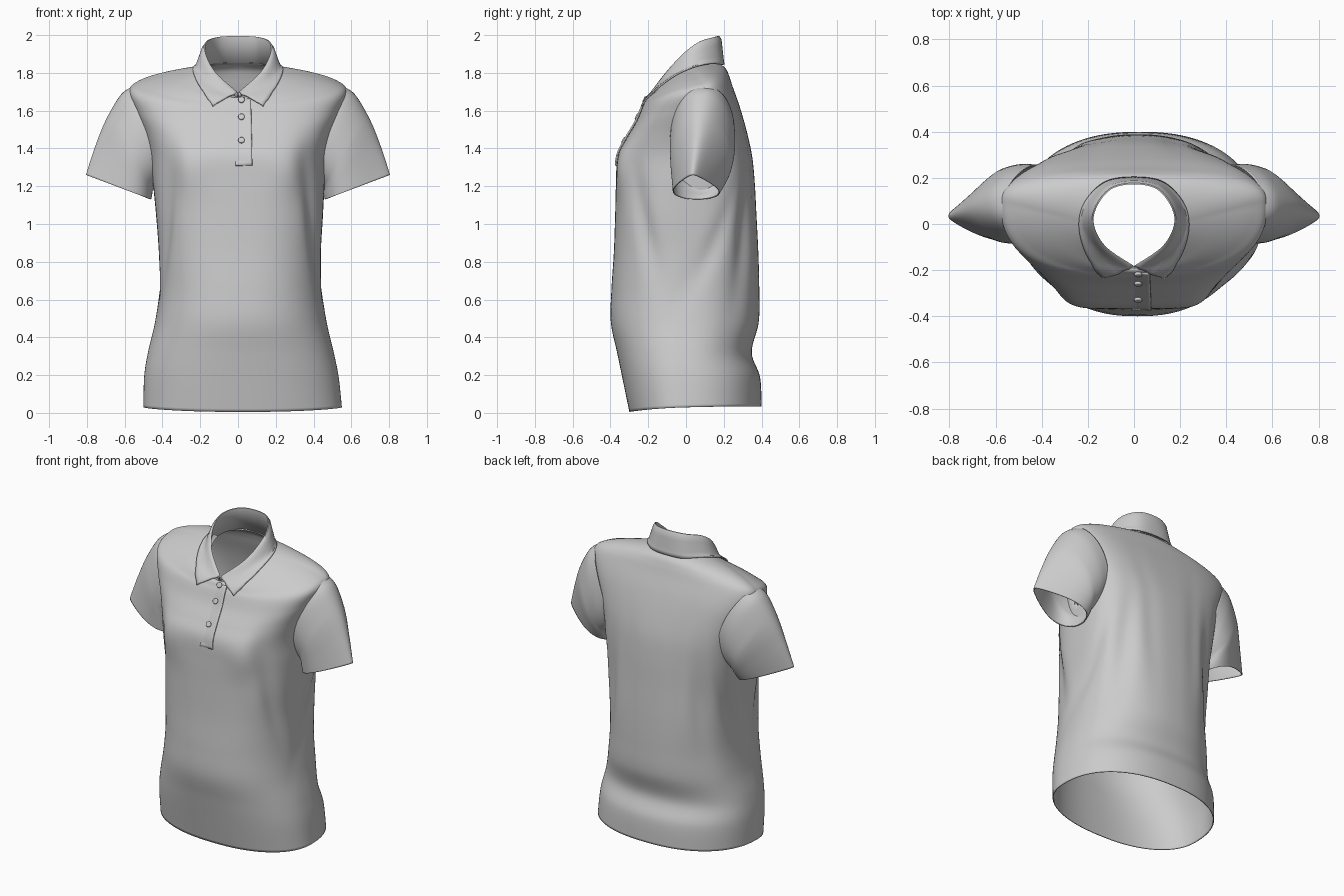
import bpy, bmesh, math
from mathutils import Vector
from mathutils.bvhtree import BVHTree

if "Cube" in bpy.data.objects:
    bpy.data.objects.remove(bpy.data.objects["Cube"])


def spline(pts, n):
    """Catmull-Rom resampling of a list of equal-length tuples."""
    out, last = [], len(pts) - 1
    for k in range(n):
        f = k / (n - 1) * last
        i = min(int(f), last - 1)
        t = f - i
        quad = [pts[min(max(i + d, 0), last)] for d in (-1, 0, 1, 2)]
        out.append([0.5 * (2 * b + (c - a) * t + (2 * a - 5 * b + 4 * c - d) * t * t
                           + (3 * b - a - 3 * c + d) * t ** 3) for a, b, c, d in zip(*quad)])
    return out


def loft(name, rows, closed, thickness, drop_face=None):
    """Skin rows of points with quads, then give the cloth some thickness."""
    bm = bmesh.new()
    vs = [[bm.verts.new(p) for p in row] for row in rows]
    n = len(rows[0])
    for r0, r1 in zip(vs, vs[1:]):
        for j in range(n if closed else n - 1):
            k = (j + 1) % n
            bm.faces.new((r0[j], r0[k], r1[k], r1[j]))
    bm.normal_update()
    tree = BVHTree.FromBMesh(bm)
    if drop_face:
        gone = [f for f in bm.faces if drop_face(f.calc_center_median())]
        bmesh.ops.delete(bm, geom=gone, context='FACES')
    me = bpy.data.meshes.new(name)
    bm.to_mesh(me)
    bm.free()
    ob = bpy.data.objects.new(name, me)
    bpy.context.collection.objects.link(ob)
    mod = ob.modifiers.new("thickness", 'SOLIDIFY')
    mod.thickness, mod.offset = thickness, -1
    smooth(ob)
    return ob, tree


def smooth(ob):
    bpy.ops.object.select_all(action='DESELECT')
    ob.select_set(True)
    bpy.context.view_layer.objects.active = ob
    bpy.ops.object.shade_smooth_by_angle(angle=math.radians(50))


def spow(v, p):
    return math.copysign(abs(v) ** p, v)


# Torso: z, front drop, x centre, half width, front y, back y, side y, roundness
torso_rows = [
    (0.035, 0.03, 0.025, 0.525, -0.30, 0.40, -0.01, 2.3),
    (0.19, 0.00, 0.018, 0.515, -0.338, 0.392, -0.01, 2.3),
    (0.32, 0.00, 0.015, 0.492, -0.365, 0.348, -0.01, 2.3),
    (0.48, 0.00, 0.015, 0.455, -0.398, 0.385, 0.00, 2.3),
    (0.65, 0.00, 0.014, 0.434, -0.395, 0.388, 0.01, 2.4),
    (0.85, 0.00, 0.010, 0.430, -0.382, 0.383, 0.02, 2.6),
    (1.05, 0.00, 0.008, 0.442, -0.375, 0.373, 0.03, 2.7),
    (1.22, 0.00, 0.004, 0.455, -0.370, 0.364, 0.06, 2.7),
    (1.36, 0.00, 0.00, 0.468, -0.361, 0.350, 0.09, 2.7),
    (1.49, 0.04, 0.00, 0.500, -0.318, 0.322, 0.10, 2.8),
    (1.62, 0.08, 0.00, 0.548, -0.265, 0.285, 0.10, 2.8),
    (1.725, 0.11, 0.00, 0.577, -0.233, 0.248, 0.09, 2.5),
    (1.78, 0.14, 0.00, 0.520, -0.220, 0.230, 0.08, 2.2),
    (1.82, 0.155, 0.00, 0.385, -0.207, 0.212, 0.05, 2.0),
    (1.85, 0.18, 0.00, 0.190, -0.190, 0.180, 0.00, 2.0)]

# Soft drapes (negative depth bulges): angle, drift per z, z, angular size, height, depth
grooves = [(-32, -46, 1.00, 9, 0.28, 0.020), (-148, 46, 1.00, 9, 0.28, 0.020),
           (48, 25, 0.95, 11, 0.35, 0.022), (132, -25, 0.95, 11, 0.35, 0.022),
           (12, 60, 0.85, 8, 0.25, 0.014), (168, -60, 0.85, 8, 0.25, 0.014),
           (75, 0, 1.15, 7, 0.40, 0.008), (105, 0, 1.15, 7, 0.40, 0.008),
           (-63, 0, 1.30, 14, 0.14, -0.022), (-117, 0, 1.30, 14, 0.14, -0.022)]


def torso_point(row, a):
    z0, drop, xc, hw, yf, yb, yc, e = row
    c, s = spow(math.cos(a), 2 / e), spow(math.sin(a), 2 / e)
    z = z0 - drop * ((1 - math.sin(a)) / 2) ** 2.5
    deg = (math.degrees(a) + 180) % 360 - 180
    g = 0
    for a0, drift, gz, w, h, depth in grooves:
        d = (deg - a0 - drift * (z - gz) + 180) % 360 - 180
        g += depth * math.exp(-(d / w) ** 2 - ((z - gz) / h) ** 2)
    return (xc + (hw - g) * c, yc + ((yb - yc if s > 0 else yc - yf) - g) * s, z)


def in_armhole(p):
    return abs(p.x) > 0.38 and ((p.y - 0.09) / 0.14) ** 2 + ((p.z - 1.46) / 0.19) ** 2 < 1


N = 128
rows = [[torso_point(r, 2 * math.pi * j / N) for j in range(N)] for r in spline(torso_rows, 100)]
torso, tree = loft("shirt_body", rows, True, 0.006, in_armhole)

# Sleeves: underside x, z, top x, z, front y, back y, taper toward the top edge
sleeve_rows = [
    (0.41, 1.24, 0.555, 1.728, -0.080, 0.258, 0.0),
    (0.43, 1.21, 0.62, 1.685, -0.083, 0.262, 0.1),
    (0.45, 1.18, 0.70, 1.55, -0.078, 0.247, 0.25),
    (0.455, 1.15, 0.76, 1.40, -0.070, 0.217, 0.4),
    (0.46, 1.13, 0.805, 1.26, -0.065, 0.190, 0.55)]


def sleeve_point(row, a, side, seam):
    bx, bz, tx, tz, y0, y1, taper = row
    t = (1 + math.cos(a)) / 2
    x = bx + (tx - bx) * t - 0.055 * seam * math.sin(a) ** 2
    s = spow(math.sin(a), 1 - 0.2 * seam)
    y = (y0 + y1) / 2 + (y1 - y0) / 2 * s * (1 - taper * math.cos(a)) / (1 + taper ** 2 / 2)
    return (side * x, y - 0.05 * taper * t, bz + (tz - bz) * t)


for side, label in ((1, "left"), (-1, "right")):
    rows = [[sleeve_point(r, side * 2 * math.pi * j / 64, side, max(0, 1 - k / 14))
             for j in range(64)] for k, r in enumerate(spline(sleeve_rows, 32))]
    sl, _ = loft(label + "_sleeve", rows, True, 0.006)
    bm = bmesh.new()
    bm.from_mesh(sl.data)
    bmesh.ops.recalc_face_normals(bm, faces=bm.faces)
    bm.to_mesh(sl.data)
    bm.free()

# Collar: half curves from centre back to centre front
neck = [(0, .176, 1.85), (.10, .155, 1.85), (.165, .07, 1.835), (.175, -.01, 1.80),
        (.125, -.11, 1.73), (0, -.185, 1.67)]
fold = [(0, .172, 1.995), (.10, .15, 1.99), (.163, .07, 1.965), (.172, -.01, 1.905),
        (.12, -.10, 1.805), (0.003, -.18, 1.698)]
edge = [(0, .203, 1.842), (.12, .185, 1.842), (.21, .10, 1.835), (.236, 0, 1.80),
        (.20, -.12, 1.705), (.132, -.212, 1.612)]


def both_sides(half):
    return spline([(-x, y, z) for x, y, z in half[:0:-1]] + half, 81)


neck_c, fold_c, edge_c = (both_sides(c) for c in (neck, fold, edge))
collar_rows = [neck_c, fold_c]
for t in (0.04, 0.12, 0.3, 0.5, 0.7, 0.85, 1.0):
    row = []
    for f, e in zip(fold_c, edge_c):
        p = Vector(f).lerp(Vector(e), t)
        out = Vector((p.x, p.y, 0)).normalized()
        p += out * 0.014 * min(1, t / 0.12) * (1 - t) + Vector((0, 0, 0.006 if t < 0.1 else 0))
        loc, nrm, _, _ = tree.find_nearest(p)
        if t > 0.25 and (p - loc).dot(nrm) < 0.012:  # rest on the cloth
            p = loc + nrm * 0.012
        row.append(p)
    collar_rows.append(row)
loft("collar", collar_rows, False, 0.008)


def on_front(x, z, lift):
    loc, nrm, _, _ = tree.ray_cast(Vector((x, -2, z)), Vector((0, 1, 0)))
    return loc + nrm * lift


# Button placket laid on the chest, raised only along its free edge and foot
rows = [[on_front(-0.02 + 0.088 * i / 8 + 0.007 * (1 - k / 24), 1.31 + 0.35 * k / 24,
                  -0.003 + max(0.012 * i / 8, 0.009 * (1 - k / 2))) for i in range(9)]
        for k in range(25)]
loft("placket", rows, False, 0.008)

# Buttons
for i, z in enumerate((1.655, 1.565, 1.44)):
    p = on_front(0.018, z, 0.007)
    n = (on_front(0.018, z, 1) - on_front(0.018, z, 0)).normalized()
    bpy.ops.mesh.primitive_cylinder_add(vertices=24, radius=0.017, depth=0.014, location=p,
                                        rotation=n.to_track_quat('Z', 'Y').to_euler())
    ob = bpy.context.object
    ob.name = "button_%d" % (i + 1)
    bev = ob.modifiers.new("round", 'BEVEL')
    bev.width, bev.segments = 0.005, 3
    smooth(ob)
